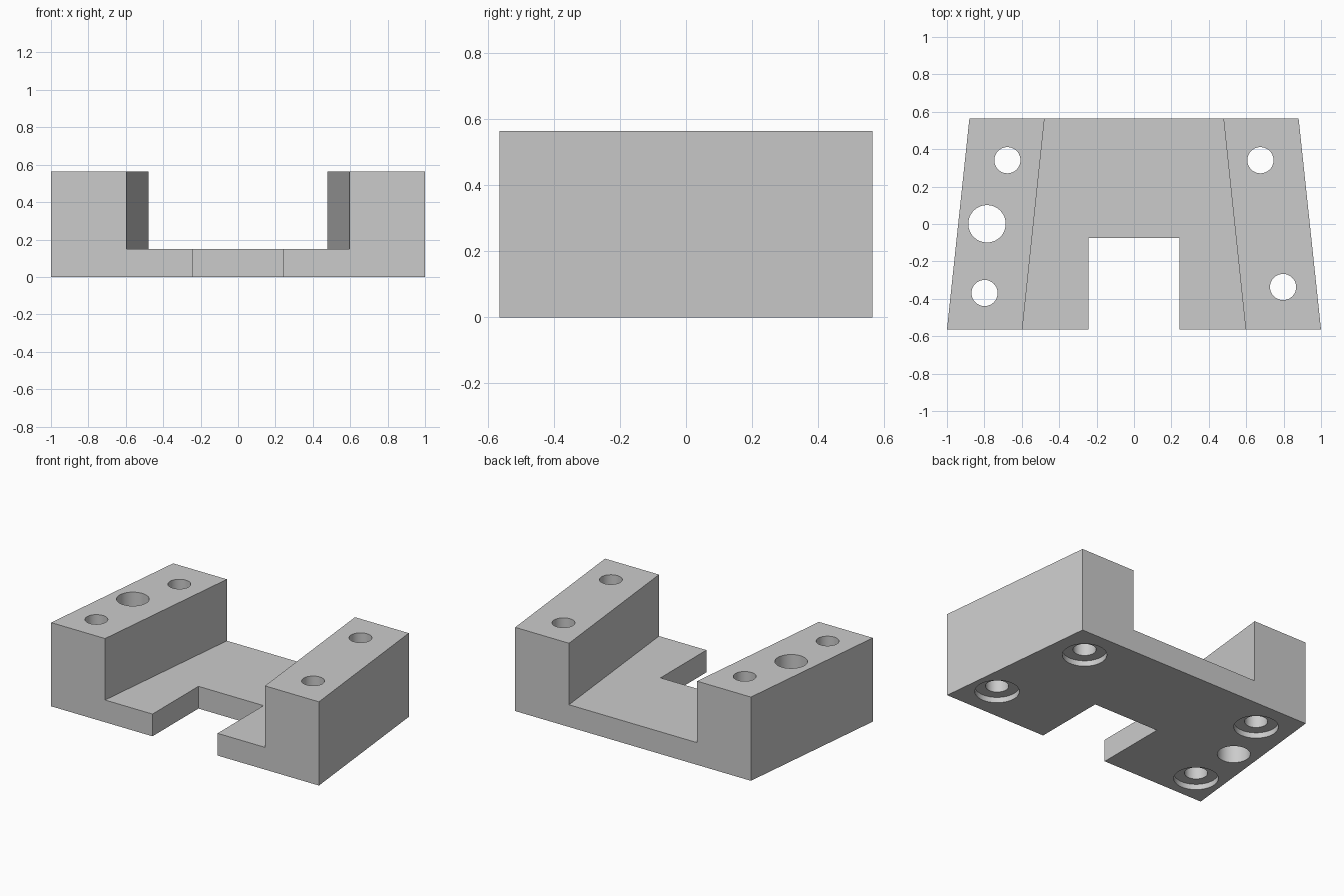
import bpy
import bmesh
from math import radians

default_cube = bpy.data.objects.get("Cube")
if default_cube:
    bpy.data.objects.remove(default_cube, do_unlink=True)

HALF_DEPTH, HEIGHT, FLOOR = 0.565, 0.565, 0.15
HOLE_R, BORE_R, BORE_DEPTH = 0.07, 0.135, 0.037

grey = bpy.data.materials.new("light_grey")
grey.use_nodes = True
grey.diffuse_color = (0.6, 0.6, 0.6, 1)
grey.node_tree.nodes["Principled BSDF"].inputs["Base Color"].default_value = (0.6, 0.6, 0.6, 1)


def link(bm, name):
    bmesh.ops.recalc_face_normals(bm, faces=bm.faces)
    mesh = bpy.data.meshes.new(name)
    bm.to_mesh(mesh)
    bm.free()
    mesh.materials.append(grey)
    obj = bpy.data.objects.new(name, mesh)
    bpy.context.collection.objects.link(obj)
    return obj


def trapezoid(name, front_x, back_x, y0, y1, z0, z1):
    """Symmetric tapered prism, extruded upwards."""
    bm = bmesh.new()
    plan = [(-front_x, y0), (front_x, y0), (back_x, y1), (-back_x, y1)]
    base = bm.faces.new([bm.verts.new((x, y, z0)) for x, y in plan])
    top = bmesh.ops.extrude_face_region(bm, geom=[base])["geom"]
    verts = [v for v in top if isinstance(v, bmesh.types.BMVert)]
    bmesh.ops.translate(bm, verts=verts, vec=(0, 0, z1 - z0))
    return link(bm, name)


def cylinder(name, x, y, radius, z0, z1):
    bm = bmesh.new()
    bmesh.ops.create_cone(bm, cap_ends=True, segments=48, radius1=radius,
                          radius2=radius, depth=z1 - z0)
    bmesh.ops.translate(bm, verts=bm.verts, vec=(x, y, (z0 + z1) / 2))
    return link(bm, name)


def cut(body, cutter):
    mod = body.modifiers.new(cutter.name, 'BOOLEAN')
    mod.operation, mod.solver, mod.object = 'DIFFERENCE', 'EXACT', cutter
    bpy.context.view_layer.objects.active = body
    bpy.ops.object.modifier_apply(modifier=mod.name)
    bpy.data.objects.remove(cutter, do_unlink=True)


# Tapered block
bracket = trapezoid("bracket", 1.0, 0.88, -HALF_DEPTH, HALF_DEPTH, 0, HEIGHT)

# Channel between the side rails, run past both ends along the same taper
extra = 0.1
slope = (0.597 - 0.478) / (2 * HALF_DEPTH)
cut(bracket, trapezoid("channel", 0.597 + slope * extra, 0.478 - slope * extra,
                       -HALF_DEPTH - extra, HALF_DEPTH + extra, FLOOR, 1))

# Front notch through the floor
cut(bracket, trapezoid("notch", 0.243, 0.243, -1, -0.075, -0.2, 0.4))

# Counterbored screw holes
for x, y in [(-0.677, 0.341), (-0.799, -0.369), (0.676, 0.341), (0.797, -0.337)]:
    cut(bracket, cylinder("screw_hole", x, y, HOLE_R, -0.2, 1))
    cut(bracket, cylinder("counterbore", x, y, BORE_R, -0.2, BORE_DEPTH))

# Plain through hole in the right rail
cut(bracket, cylinder("large_hole", -0.786, 0.001, 0.1, -0.2, 1))

bpy.ops.object.select_all(action='DESELECT')
bracket.select_set(True)
bpy.context.view_layer.objects.active = bracket
bpy.ops.object.shade_smooth_by_angle(angle=radians(30))
